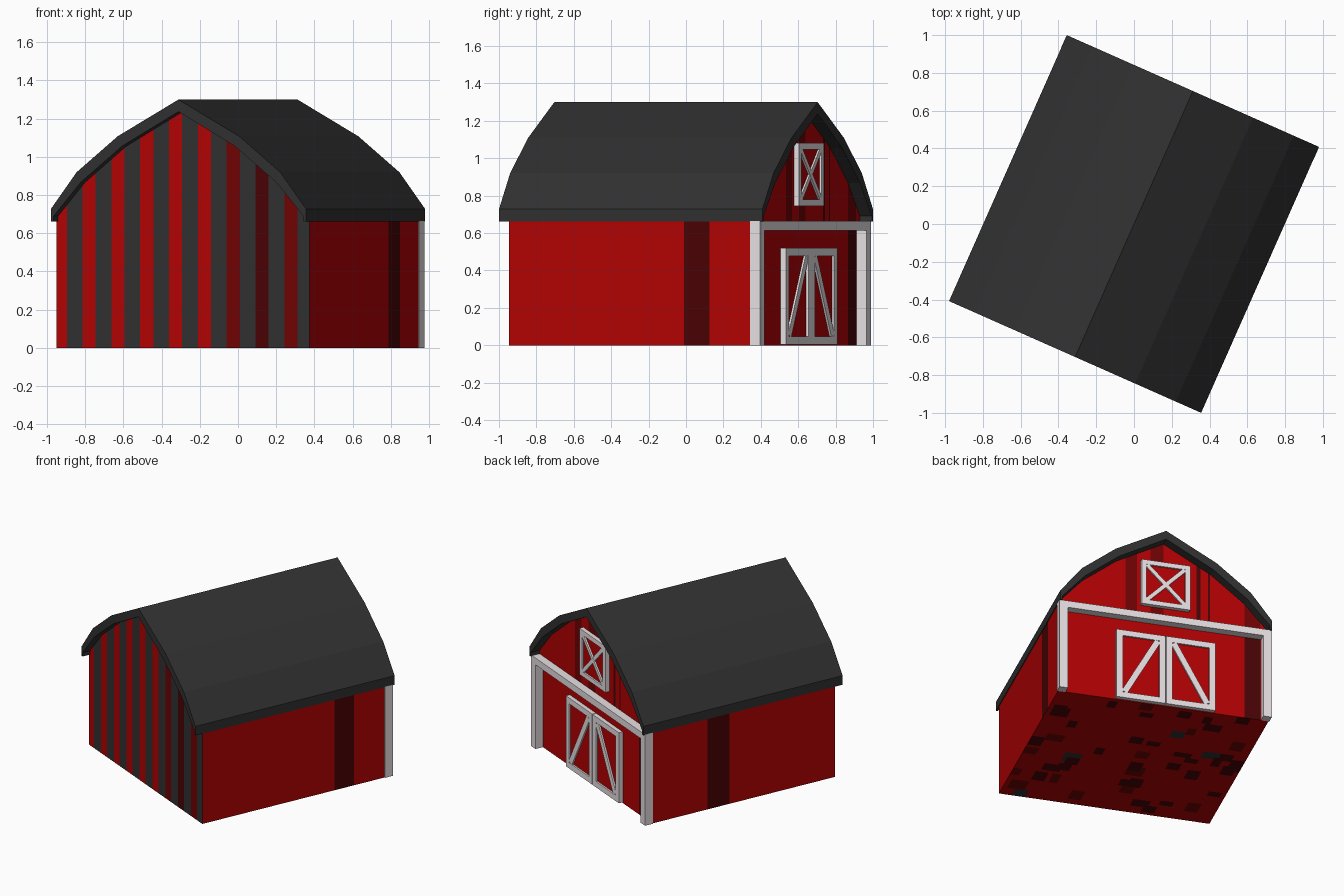
import bpy, bmesh, math, random
from mathutils import Vector

if "Cube" in bpy.data.objects:
    bpy.data.objects.remove(bpy.data.objects["Cube"])

random.seed(4)
TURN = math.radians(-23.9)          # whole barn is turned about z
FRONT, BACK = -0.713, 0.70          # gable wall planes


def mat(name, rgb):
    m = bpy.data.materials.new(name)
    m.diffuse_color = (*rgb, 1)
    m.use_nodes = True
    m.node_tree.nodes["Principled BSDF"].inputs["Base Color"].default_value = m.diffuse_color
    return m


RED = mat("barn red", (0.45, 0.0006, 0.001))
MID = mat("medium red", (0.165, 0.0006, 0.001))
DARK = mat("dark red", (0.068, 0.0008, 0.0012))
GREY = mat("charcoal", (0.030, 0.030, 0.030))
WHITE = mat("trim white", (0.82, 0.77, 0.79))


def finish(name, bm, mats, recalc=True):
    if recalc:
        bmesh.ops.recalc_face_normals(bm, faces=bm.faces)
    me = bpy.data.meshes.new(name)
    bm.to_mesh(me)
    bm.free()
    for m in mats:
        me.materials.append(m)
    ob = bpy.data.objects.new(name, me)
    ob.rotation_euler.z = TURN
    bpy.context.collection.objects.link(ob)
    return ob


def extrude_profile(bm, pts, y0, y1):
    f = bm.faces.new([bm.verts.new((x, y0, z)) for x, z in pts])
    r = bmesh.ops.extrude_face_region(bm, geom=[f])
    vs = [v for v in r["geom"] if isinstance(v, bmesh.types.BMVert)]
    bmesh.ops.translate(bm, verts=vs, vec=(0, y1 - y0, 0))


def mirrored(half):
    # half runs from apex (x = 0) down the right side
    return [(-x, z) for x, z in reversed(half[1:])] + half


# Roof: bent slab with overhang
outer = mirrored([(0, 1.30), (0.348, 1.108), (0.583, 0.92), (0.73, 0.728), (0.73, 0.662)])
inner = mirrored([(0, 1.237), (0.325, 1.055), (0.56, 0.867), (0.715, 0.69), (0.715, 0.662)])
bm = bmesh.new()
extrude_profile(bm, outer + inner[::-1], -0.77, 0.77)
finish("roof", bm, [GREY])

# Walls: one body, cut into boards and coloured by position
stripes = [(-0.664 + 0.165 * k, min(-0.574 + 0.165 * k, 0.7249)) for k in range(9)]
back_boards = [(0.18, 0.26, 1), (0.0, 0.09, 1), (-0.257, -0.23, 2),
               (-0.32, -0.308, 2), (-0.665, -0.56, 1)]
side_boards = {1: (0.31, 0.46), -1: (0.10, 0.27)}
body = mirrored([(0, 1.265), (0.338, 1.08), (0.567, 0.895), (0.725, 0.70), (0.725, 0.0)])
bm = bmesh.new()
extrude_profile(bm, body, FRONT, BACK)


def cut(co, no):
    geom = bm.verts[:] + bm.edges[:] + bm.faces[:]
    bmesh.ops.bisect_plane(bm, geom=geom, plane_co=co, plane_no=no, dist=1e-5)


for x in [e for s in stripes for e in s if e < 0.72] + [e for b in back_boards for e in b[:2]]:
    cut((x, 0, 0), (1, 0, 0))
for y in [e for s in side_boards.values() for e in s]:
    cut((0, y, 0), (0, 1, 0))
cut((0, 0, 0.64), (0, 0, 1))
bmesh.ops.recalc_face_normals(bm, faces=bm.faces)
bm.normal_update()
for f in bm.faces:
    c, n = f.calc_center_median(), f.normal
    if n.y < -0.9:                                   # striped gable
        if any(a < c.x < b for a, b in stripes):
            f.material_index = 3
        elif 0.245 < c.x < 0.32 or c.x > 0.575:
            f.material_index = 1
        elif c.x > 0.41:
            f.material_index = 2
    elif n.y > 0.9:                                  # door gable
        for a, b, i in back_boards:
            if a < c.x < b and (c.z > 0.64 or b < -0.5):
                f.material_index = i if c.z > 0.64 else 2
    elif abs(n.x) > 0.9:                             # long sides
        a, b = side_boards[1 if n.x > 0 else -1]
        if a < c.y < b:
            f.material_index = 2
bmesh.ops.delete(bm, geom=[f for f in bm.faces if f.normal.z < -0.9], context="FACES")
finish("walls", bm, [RED, MID, DARK, GREY])

# Floor: grid with scattered dark patches, seen from below
bm = bmesh.new()
bmesh.ops.create_grid(bm, x_segments=48, y_segments=48, size=1)
for v in bm.verts:
    v.co = Vector((v.co.x * 0.725, v.co.y * 0.7065 - 0.0065, 0))
patches = [(random.uniform(-0.7, 0.7), random.uniform(-0.68, 0.68),
            random.uniform(0.035, 0.06), random.uniform(0.035, 0.06),
            random.choice([1, 1, 1, 1, 2, 2, 3])) for _ in range(50)]
for f in bm.faces:
    c = f.calc_center_median()
    for x, y, w, h, i in patches:
        if abs(c.x - x) < w and abs(c.y - y) < h:
            f.material_index = i
bmesh.ops.reverse_faces(bm, faces=bm.faces)
finish("floor", bm, [RED, DARK, MID, GREY], recalc=False)


# White trim on the door gable, all made of flat bars
def bar(bm, p, q, w, depth):
    p, q = Vector(p), Vector(q)
    d = (q - p).normalized()
    s = Vector((-d.y, d.x)) * w / 2
    extrude_profile(bm, [p + s, q + s, q - s, p - s], BACK - 0.003, BACK + depth)


def frame(bm, x0, x1, z0, z1, w, depth):
    h = w / 2
    for x in (x0 + h, x1 - h):
        bar(bm, (x, z0), (x, z1), w, depth)
    for z in (z0 + h, z1 - h):
        bar(bm, (x0 + w, z), (x1 - w, z), w, depth)


def panel(name, x0, x1, z0, z1, depth):
    bm = bmesh.new()
    extrude_profile(bm, [(x0, z0), (x1, z0), (x1, z1), (x0, z1)], BACK - 0.003, BACK + depth)
    finish(name, bm, [RED])


bm = bmesh.new()
for s in (-1, 1):
    bar(bm, (s * 0.702, 0), (s * 0.702, 0.615), 0.058, 0.058)
bar(bm, (-0.731, 0.64), (0.731, 0.64), 0.05, 0.058)
finish("corner_posts_and_beam", bm, [WHITE])

C = -0.010                                           # centre of doors and window
for s, name in ((-1, "left_door"), (1, "right_door")):
    bm = bmesh.new()
    x0, x1 = sorted((C + s * 0.002, C + s * 0.34))
    frame(bm, x0, x1, 0.005, 0.52, 0.042, 0.03)
    bar(bm, (C + s * 0.055, 0.475), (C + s * 0.285, 0.05), 0.042, 0.029)
    finish(name + "_frame", bm, [WHITE])
    panel(name + "_panel", x0 + 0.02, x1 - 0.02, 0.025, 0.50, 0.018)

bm = bmesh.new()
frame(bm, C - 0.167, C + 0.167, 0.745, 1.082, 0.034, 0.03)
for s in (-1, 1):
    bar(bm, (C - s * 0.14, 0.77), (C + s * 0.14, 1.057), 0.028, 0.0285 + 0.0005 * s)
finish("hayloft_window_frame", bm, [WHITE])
panel("hayloft_window_panel", C - 0.15, C + 0.15, 0.76, 1.065, 0.018)
